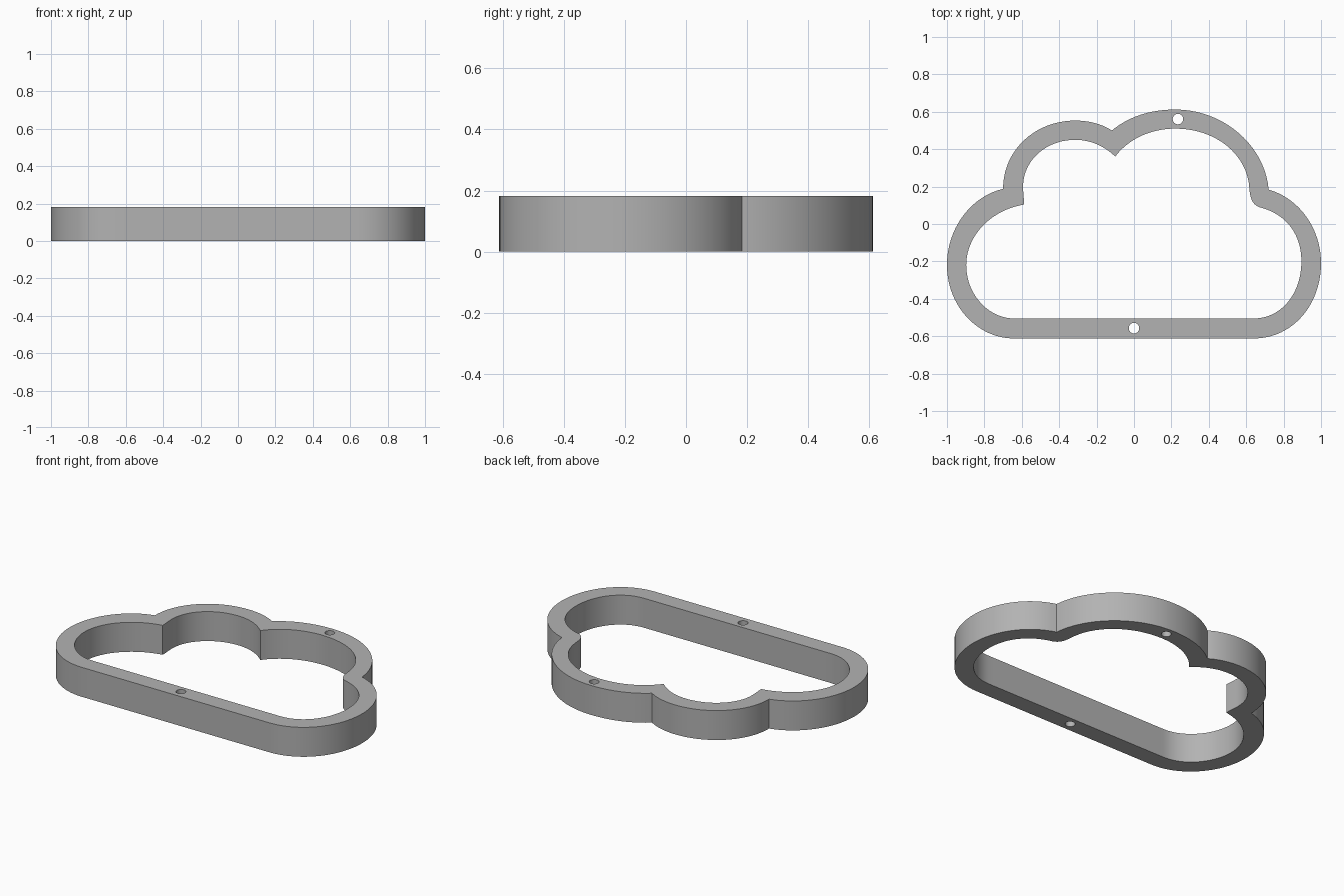
import bpy
import bmesh

cube = bpy.data.objects.get("Cube")
if cube:
    bpy.data.objects.remove(cube, do_unlink=True)

HEIGHT = 0.182
HOLE_RADIUS = 0.028
K = 0.5523  # handle length of a circular quarter arc

grey = bpy.data.materials.new("plain grey")
grey.use_nodes = True
grey.diffuse_color = (0.45, 0.45, 0.45, 1)
grey.node_tree.nodes["Principled BSDF"].inputs["Base Color"].default_value = (0.45, 0.45, 0.45, 1)

curve = bpy.data.curves.new("cloud_frame", "CURVE")
curve.dimensions = "2D"
curve.fill_mode = "BOTH"
curve.extrude = HEIGHT / 2
curve.resolution_u = 20


def add_loop(knots):
    """Closed outline; each knot is (point, handle in, handle out) with handles as offsets."""
    spline = curve.splines.new("BEZIER")
    spline.bezier_points.add(len(knots) - 1)
    spline.use_cyclic_u = True
    for bp, ((x, y), (ax, ay), (bx, by)) in zip(spline.bezier_points, knots):
        bp.handle_left_type = bp.handle_right_type = "FREE"
        bp.co = (x, y, 0)
        bp.handle_left = (x + ax, y + ay, 0)
        bp.handle_right = (x + bx, y + by, 0)


def add_hole(x, y, r):
    k = r * K
    add_loop([((x + r, y), (0, -k), (0, k)), ((x, y + r), (k, 0), (-k, 0)),
              ((x - r, y), (0, k), (0, -k)), ((x, y - r), (-k, 0), (k, 0))])


# Outer cloud outline, clockwise from the lower left
add_loop([
    ((-0.64, -0.612), (0.2, 0), (-0.2, 0)),
    ((-1, -0.22), (0, -0.215), (0, 0.2)),
    ((-0.70, 0.188), (-0.17, -0.04), (0, 0.21)),
    ((-0.315, 0.553), (-0.21, 0), (0.075, 0)),
    ((-0.118, 0.50), (-0.055, 0.035), (0.09, 0.075)),
    ((0.22, 0.612), (-0.13, 0), (0.26, 0)),
    ((0.72, 0.184), (-0.02, 0.235), (0.17, -0.05)),
    ((1, -0.21), (0, 0.18), (0, -0.22)),
    ((0.64, -0.612), (0.21, 0), (-0.2, 0)),
])

# Inner cloud outline
add_loop([
    ((-0.64, -0.505), (0.2, 0), (-0.14, 0)),
    ((-0.897, -0.22), (0, -0.155), (0, 0.155)),
    ((-0.588, 0.104), (-0.18, -0.03), (0, 0.03)),
    ((-0.593, 0.20), (0, -0.03), (0, 0.14)),
    ((-0.315, 0.45), (-0.155, 0), (0.085, 0)),
    ((-0.10, 0.361), (-0.06, 0.055), (0.075, 0.1)),
    ((0.22, 0.51), (-0.12, 0), (0.22, 0)),
    ((0.617, 0.19), (-0.01, 0.18), (0.005, -0.06)),
    ((0.67, 0.09), (-0.035, 0.015), (0.14, -0.035)),
    ((0.895, -0.20), (0, 0.15), (0, -0.17)),
    ((0.64, -0.505), (0.15, 0), (-0.2, 0)),
])

# Through holes in the top lobe and the base bar
add_hole(0.235, 0.561, HOLE_RADIUS)
add_hole(0, -0.557, HOLE_RADIUS)

# Turn the extruded outlines into a clean solid
frame = bpy.data.objects.new("cloud_frame", curve)
bpy.context.collection.objects.link(frame)
bpy.ops.object.select_all(action="DESELECT")
frame.select_set(True)
bpy.context.view_layer.objects.active = frame
bpy.ops.object.convert(target="MESH")
frame = bpy.context.object

bm = bmesh.new()
bm.from_mesh(frame.data)
bmesh.ops.translate(bm, verts=bm.verts, vec=(0, 0, HEIGHT / 2))
bmesh.ops.remove_doubles(bm, verts=bm.verts, dist=0.0003)
bmesh.ops.recalc_face_normals(bm, faces=bm.faces)
bm.to_mesh(frame.data)
bm.free()

frame.data.materials.clear()
frame.data.materials.append(grey)
bpy.ops.object.shade_smooth_by_angle(angle=0.5)
